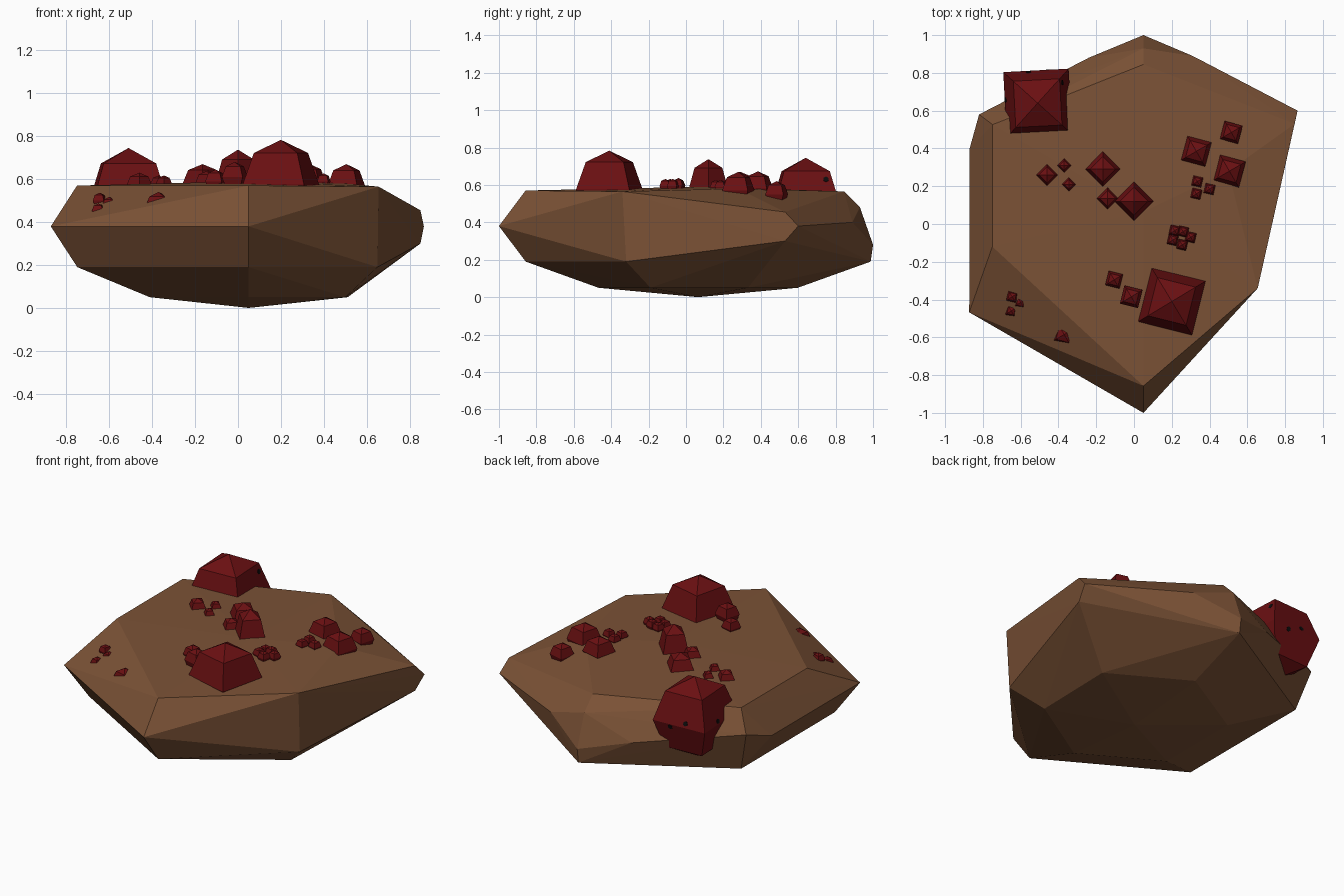
import bpy, bmesh, math
from mathutils import Vector, Matrix

if "Cube" in bpy.data.objects:
    bpy.data.objects.remove(bpy.data.objects["Cube"])


def material(name, rgb):
    m = bpy.data.materials.new(name)
    m.diffuse_color = (*rgb, 1)
    m.use_nodes = True
    m.node_tree.nodes["Principled BSDF"].inputs["Base Color"].default_value = m.diffuse_color
    return m


brown = material("brown rock", (0.20, 0.085, 0.037))
red = material("dark red crystal", (0.145, 0.005, 0.006))
black = material("black fleck", (0.004, 0.004, 0.004))


def finish(bm, name, mat):
    me = bpy.data.meshes.new(name)
    bmesh.ops.recalc_face_normals(bm, faces=bm.faces)
    bm.to_mesh(me)
    bm.free()
    me.materials.append(mat)
    ob = bpy.data.objects.new(name, me)
    bpy.context.collection.objects.link(ob)
    return ob


# Rock: hull of a squashed six-sided ball with chipped corners
CX, CY, R = 0.05, 0.065, 1.065


def ring(z, k, angles):
    return [(CX + R * k * math.cos(math.radians(a)),
             CY + R * k * math.sin(math.radians(a)), z) for a in angles]


points = [(CX, CY, 0), (CX, CY, 0.59)]
points += ring(0.05, 0.5, (30, 90, 150, 210, 270))
points += ring(0.19, 0.866, (90, 150, 210, 270))
points += ring(0.38, 1.0, (210, 270))
points += ring(0.57, 0.866, (150, 270))
points += [
    (0.50, -0.19, 0.05), (0.65, -0.32, 0.19), (0.655, -0.34, 0.565),  # right front chip
    (0.85, 0.53, 0.30), (0.866, 0.60, 0.38), (0.85, 0.53, 0.455),     # right tip
    (0.50, 0.28, 0.58), (0.05, 0.845, 0.565),                         # top edge
    (0.31, 0.89, 0.40), (0.05, 1.0, 0.28), (0.05, 0.93, 0.48),        # back chip
    (-0.24, 0.88, 0.35), (-0.82, 0.58, 0.44), (-0.87, 0.40, 0.38),    # left back chip
    (-0.75, -0.12, 0.57),                                             # left front chip
]
bm = bmesh.new()
for p in points:
    bm.verts.new(p)
res = bmesh.ops.convex_hull(bm, input=bm.verts)
loose = {g for g in res["geom_interior"] + res["geom_unused"]
         if isinstance(g, bmesh.types.BMVert)}
bmesh.ops.delete(bm, geom=list(loose), context="VERTS")
finish(bm, "rock", brown)


# Crystals: four-sided balls half sunk into the rock
def crystal(name, x, y, z, r, turn, stretch=1.0):
    bm = bmesh.new()
    bmesh.ops.create_uvsphere(
        bm, u_segments=4, v_segments=4, radius=r,
        matrix=Matrix.Translation((x, y, z))
        @ Matrix.Rotation(math.radians(turn), 4, "Z")
        @ Matrix.Diagonal((1, 1, stretch, 1)))
    return finish(bm, name, red)


big = [crystal("large_crystal_front", 0.20, -0.41, 0.575, 0.208, 31),
       crystal("large_crystal_back", -0.51, 0.64, 0.50, 0.245, 48)]
crystal("tall_crystal", 0.0, 0.12, 0.58, 0.105, 0, 1.5)

small = [  # x, y, z, radius, turn
    (0.33, 0.385, 0.58, 0.093, 30), (0.505, 0.28, 0.57, 0.10, 30),
    (0.515, 0.485, 0.55, 0.07, 30), (-0.165, 0.29, 0.575, 0.095, 0),
    (-0.14, 0.135, 0.58, 0.06, 0), (-0.46, 0.26, 0.57, 0.06, 0),
    (-0.105, -0.295, 0.59, 0.055, 31), (-0.015, -0.385, 0.61, 0.07, 31),
    (-0.37, -0.585, 0.47, 0.07, 30),
]
for i, (x, y, z, r, t) in enumerate(small):
    crystal(f"small_crystal_{i + 1}", x, y, z, r, t)

tiny = [  # x, y, z
    (-0.37, 0.31, 0.58), (-0.345, 0.21, 0.58),
    (0.335, 0.225, 0.59), (0.33, 0.16, 0.59), (0.40, 0.185, 0.59),
    (0.215, -0.035, 0.595), (0.26, -0.04, 0.60), (0.205, -0.085, 0.595),
    (0.255, -0.11, 0.595), (0.30, -0.07, 0.595),
    (-0.645, -0.385, 0.50), (-0.60, -0.415, 0.48), (-0.65, -0.46, 0.45),
]
for i, (x, y, z) in enumerate(tiny):
    crystal(f"tiny_crystal_{i + 1}", x, y, z, 0.037, 0 if i < 2 else 32)


# Black flecks: thin plates lying on the faces of the back crystal
centre = Vector((-0.51, 0.64, 0.50))
for i, d in enumerate([(0.6, 0.5, 0.6), (0.3, 1, -0.1), (-0.3, 1, 0.15),
                       (1, 0.2, 0.25), (-1, 0.1, 0.1)]):
    v = Vector(d).normalized()
    hit, p, n, _ = big[1].ray_cast(centre + v * 0.6, -v)
    if hit:
        bm = bmesh.new()
        bmesh.ops.create_cone(
            bm, segments=6, radius1=0.015, radius2=0.015, depth=0.006, cap_ends=True,
            matrix=Matrix.Translation(p) @ n.to_track_quat("Z", "Y").to_matrix().to_4x4())
        finish(bm, f"fleck_{i + 1}", black)
